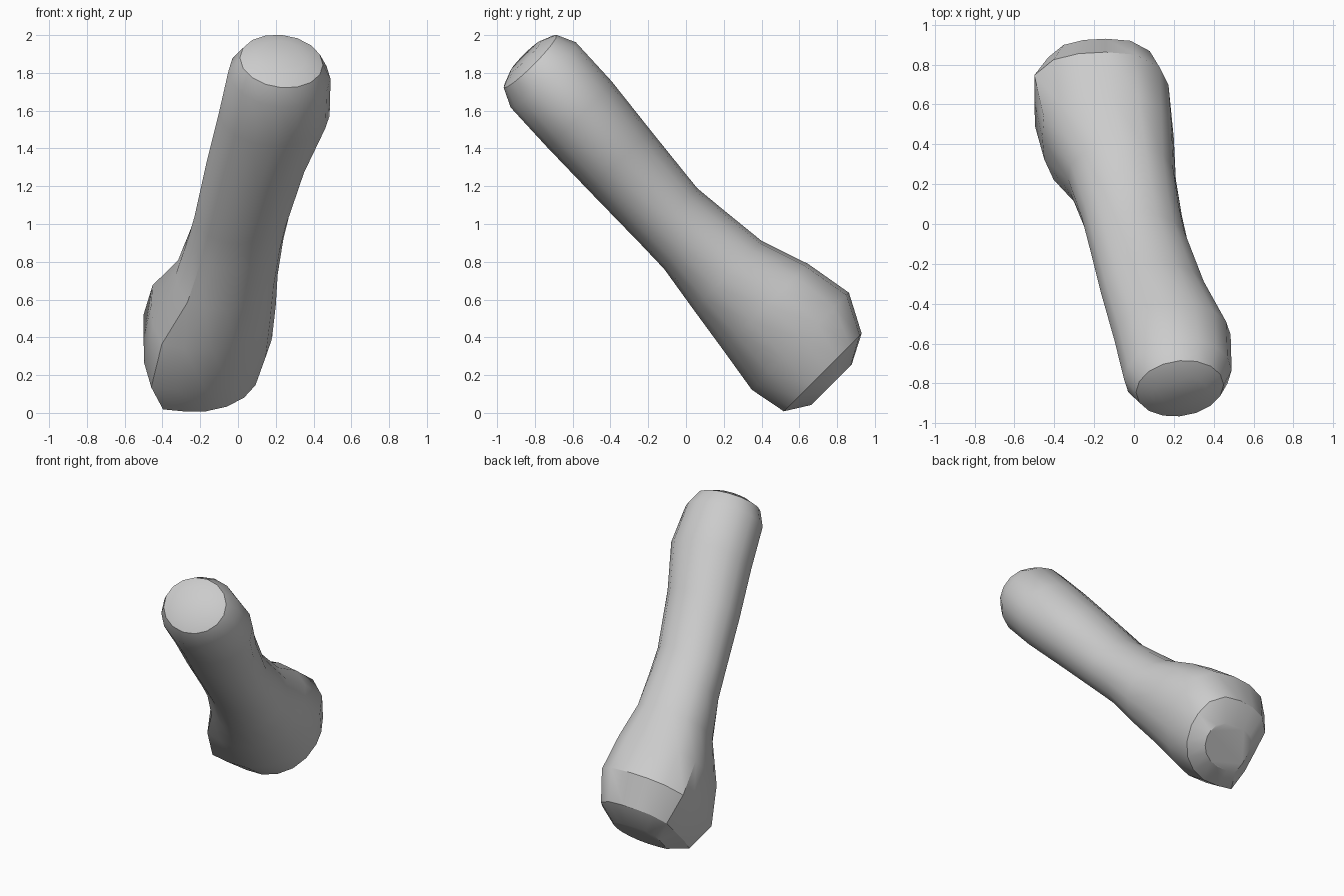
import bpy, bmesh, math
from mathutils import Vector

cube = bpy.data.objects.get("Cube")
if cube:
    bpy.data.objects.remove(cube)

# Bone colour
mat = bpy.data.materials.new("plain_grey")
mat.use_nodes = True
grey = (0.6, 0.6, 0.6, 1)
mat.diffuse_color = grey
mat.node_tree.nodes["Principled BSDF"].inputs["Base Color"].default_value = grey

# Cross-sections: a round shaft and a squarer knob, as unit outlines
SIDES = 16
round_outline = [(math.cos(math.tau * k / SIDES), math.sin(math.tau * k / SIDES))
                 for k in range(SIDES)]
knob_outline = [(1, .05), (.98, .36), (.85, .7), (.5, .95), (.05, 1), (-.35, .97),
                (-.72, .85), (-1, .55), (-1, .05), (-.99, -.45), (-.88, -.95),
                (-.5, -1), (-.05, -1), (.35, -.88), (.68, -.65), (.9, -.33)]

# Stations: along, x min, x max, depth min, depth max, knob blend, tilt
stations = [
    (-1.935, .09, .37, .62, .85, 0, .1),
    (-1.90, .01, .45, .535, .93, 0, .12),
    (-1.80, -.05, .49, .487, .975, 0, .12),
    (-1.52, -.10, .485, .475, .963, 0, .05),
    (-1.19, -.165, .37, .468, .925, 0, 0),
    (-.80, -.23, .27, .462, .883, 0, 0),
    (-.62, -.265, .24, .457, .90, .1, 0),
    (-.36, -.33, .21, .415, .927, .35, 0),
    (-.10, -.46, .20, .375, 1.015, .7, 0),
    (.16, -.50, .18, .333, 1.06, 1, 0),
    (.36, -.43, .12, .372, .955, 1, 0),
    (.44, -.33, .02, .50, .80, 1, 0),
]

ALONG = Vector((0, 1, -1)).normalized()
DEPTH = Vector((0, 1, 1)).normalized()


def make_ring(bm, along, x0, x1, d0, d1, blend, tilt):
    verts = []
    for (rx, rd), (kx, kd) in zip(round_outline, knob_outline):
        px = rx + (kx - rx) * blend
        pd = rd + (kd - rd) * blend
        x = (x0 + x1) / 2 + px * (x1 - x0) / 2
        d = (d0 + d1) / 2 + pd * (d1 - d0) / 2
        t = along + tilt * px * (x1 - x0) / 2
        verts.append(bm.verts.new(Vector((x, 0, 0)) + ALONG * t + DEPTH * d))
    return verts


# Loft the bone and close both ends
bm = bmesh.new()
rings = [make_ring(bm, *s) for s in stations]
for a, b in zip(rings, rings[1:]):
    for k in range(SIDES):
        n = (k + 1) % SIDES
        bm.faces.new((a[k], a[n], b[n], b[k]))
bm.faces.new(rings[0])
bm.faces.new(rings[-1])
bmesh.ops.recalc_face_normals(bm, faces=bm.faces)

mesh = bpy.data.meshes.new("bone")
bm.to_mesh(mesh)
bm.free()
mesh.materials.append(mat)
bone = bpy.data.objects.new("bone", mesh)
bpy.context.collection.objects.link(bone)

bpy.context.view_layer.objects.active = bone
bone.select_set(True)
bpy.ops.object.shade_smooth_by_angle(angle=math.radians(32))
